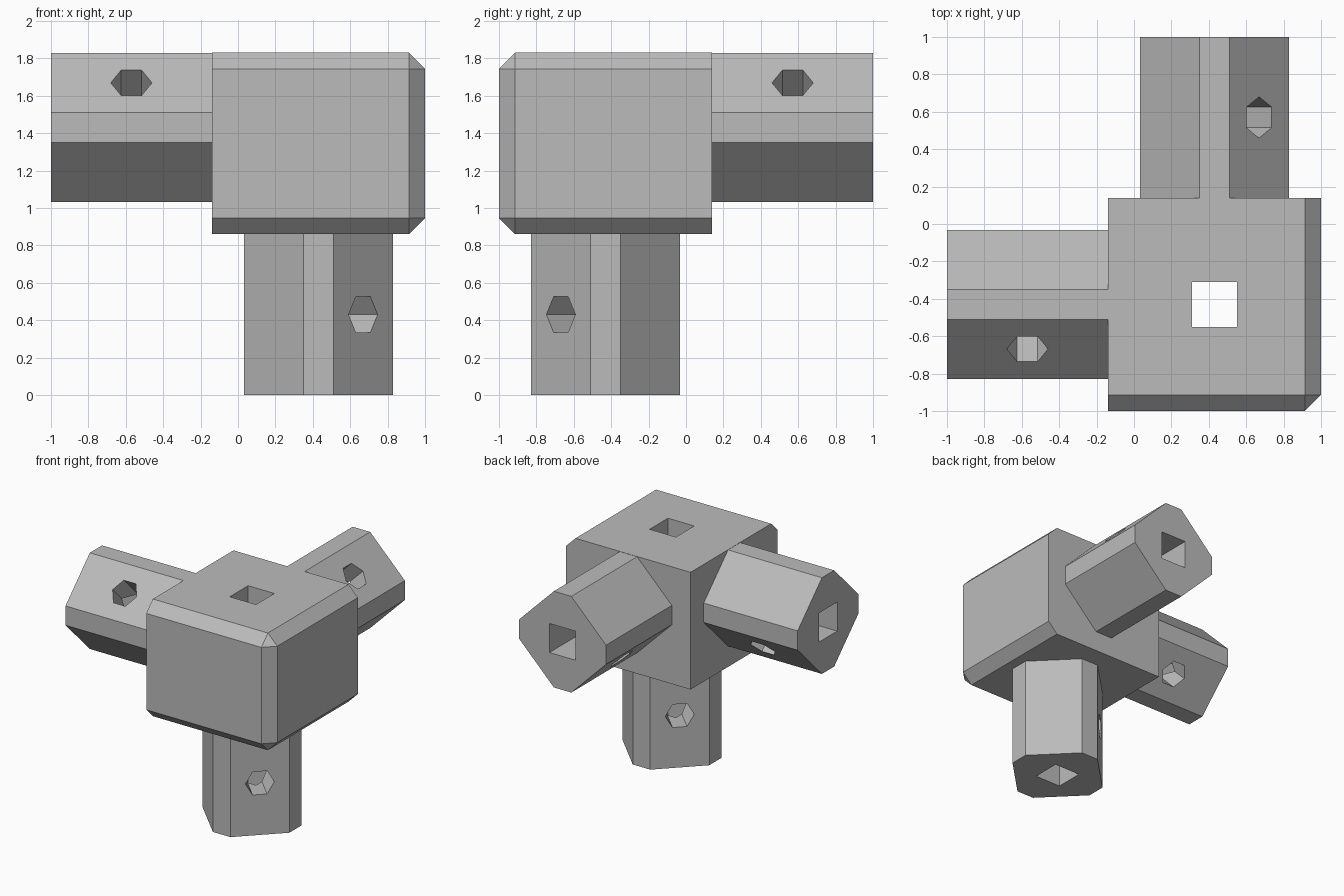
import bpy, bmesh, math
from mathutils import Vector, Matrix

old = bpy.data.objects.get("Cube")
if old:
    bpy.data.objects.remove(old, do_unlink=True)

grey = bpy.data.materials.new("mid grey")
grey.use_nodes = True
grey.diffuse_color = (0.5, 0.5, 0.5, 1)
grey.node_tree.nodes["Principled BSDF"].inputs["Base Color"].default_value = (0.5, 0.5, 0.5, 1)

CENTRE = Vector((0.43, -0.43, 1.43))   # where the three tube axes meet
REACH = 0.57                           # block half width
HALF, FLAT = 0.398, 0.08               # arm half width, half width of its flats
TOP = 1.83


def add_object(name, bm):
    bmesh.ops.recalc_face_normals(bm, faces=bm.faces)
    mesh = bpy.data.meshes.new(name)
    bm.to_mesh(mesh)
    bm.free()
    mesh.materials.append(grey)
    obj = bpy.data.objects.new(name, mesh)
    bpy.context.collection.objects.link(obj)
    return obj


def prism(name, profile, origin, axis, side, start, end):
    """Extrude a 2D profile along axis; profile x runs along side."""
    w, u = Vector(axis).normalized(), Vector(side).normalized()
    v = w.cross(u)
    bm = bmesh.new()
    face = bm.faces.new([bm.verts.new(origin + u * a + v * b + w * start) for a, b in profile])
    new = bmesh.ops.extrude_face_region(bm, geom=[face])["geom"]
    bmesh.ops.translate(bm, vec=w * (end - start),
                        verts=[g for g in new if isinstance(g, bmesh.types.BMVert)])
    return add_object(name, bm)


def combine(target, tool, operation):
    mod = target.modifiers.new(operation.lower(), 'BOOLEAN')
    mod.operation, mod.solver, mod.object = operation, 'EXACT', tool
    bpy.context.view_layer.objects.active = target
    bpy.ops.object.modifier_apply(modifier=mod.name)
    bpy.data.objects.remove(tool, do_unlink=True)


# corner block, chamfered around its front and right faces
bm = bmesh.new()
bmesh.ops.create_cube(bm, size=1)
bottom = CENTRE.z - REACH
size = Vector((2 * REACH, 2 * REACH, TOP - bottom))
mid = Vector((CENTRE.x, CENTRE.y, (TOP + bottom) / 2))
bmesh.ops.transform(bm, matrix=Matrix.Translation(mid) @ Matrix.Diagonal(size).to_4x4(), verts=bm.verts)


def outer(edge):
    m = (edge.verts[0].co + edge.verts[1].co) / 2 - mid
    front, right = m.y < -0.1, m.x > 0.1
    level = abs(m.z) > 0.1
    return (front and right) or (level and (front or right))


bmesh.ops.bevel(bm, geom=[e for e in bm.edges if outer(e)], offset=0.086,
                offset_type='OFFSET', segments=1, affect='EDGES')
block = add_object("corner_connector", bm)

# octagonal arms: (name, axis, reference side, cross pin direction, pin point direction)
arms = [
    ("right_arm", (-1, 0, 0), (0, 1, 0), (0, -1, 1), (1, 0, 0)),
    ("back_arm", (0, 1, 0), (1, 0, 0), (1, 0, 1), (0, 1, 0)),
    ("lower_arm", (0, 0, -1), (1, 0, 0), (1, -1, 0), (1, 1, 0)),
]
octagon = [(HALF, -FLAT), (HALF, FLAT), (FLAT, HALF), (-FLAT, HALF),
           (-HALF, FLAT), (-HALF, -FLAT), (-FLAT, -HALF), (FLAT, -HALF)]
square = [(s * 0.12, t * 0.12) for s, t in ((1, -1), (1, 1), (-1, 1), (-1, -1))]
hexagon = [(0.11 * math.cos(k * math.pi / 3), 0.11 * math.sin(k * math.pi / 3)) for k in range(6)]

for name, axis, side, pin, point in arms:
    combine(block, prism(name, octagon, CENTRE, axis, side, 0.45, 1.43), 'UNION')

# square bores along the arms, the upright one open at the top, and hexagonal cross holes
for name, axis, side, pin, point in arms:
    start = -0.6 if axis[2] else -0.12
    combine(block, prism(name + "_bore", square, CENTRE, axis, side, start, 1.6), 'DIFFERENCE')
for name, axis, side, pin, point in arms:
    hole_centre = CENTRE + Vector(axis)
    combine(block, prism(name + "_pin_hole", hexagon, hole_centre, pin, point, -0.6, 0.6), 'DIFFERENCE')

# merge stray points and flat neighbours, keep hard edges
bm = bmesh.new()
bm.from_mesh(block.data)
bmesh.ops.remove_doubles(bm, verts=bm.verts, dist=0.0005)
bmesh.ops.dissolve_limit(bm, angle_limit=math.radians(1), verts=bm.verts, edges=bm.edges)
bm.to_mesh(block.data)
bm.free()
block.data.materials.clear()
block.data.materials.append(grey)
for poly in block.data.polygons:
    poly.material_index = 0
    poly.use_smooth = False
